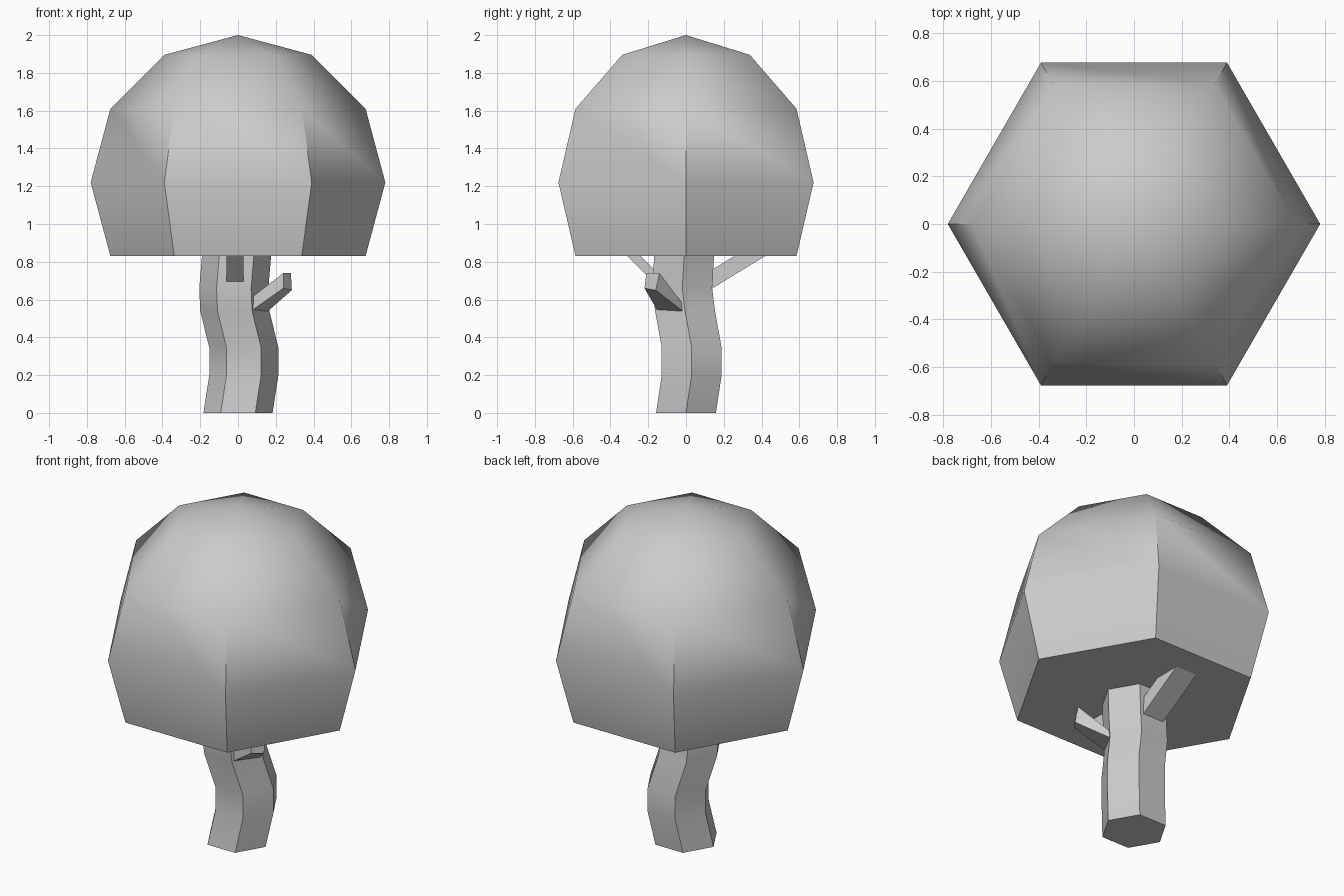
import bpy, bmesh, math
from mathutils import Matrix

if "Cube" in bpy.data.objects:
    bpy.data.objects.remove(bpy.data.objects["Cube"])


def finish(name, bm, angle):
    bmesh.ops.recalc_face_normals(bm, faces=bm.faces)
    mesh = bpy.data.meshes.new(name)
    bm.to_mesh(mesh)
    bm.free()
    ob = bpy.data.objects.new(name, mesh)
    bpy.context.collection.objects.link(ob)
    bpy.ops.object.select_all(action='DESELECT')
    bpy.context.view_layer.objects.active = ob
    ob.select_set(True)
    bpy.ops.object.shade_smooth_by_angle(angle=math.radians(angle))
    return ob


def loft(name, rings):
    """Skin a list of equal-length point rings and cap both ends."""
    bm = bmesh.new()
    vs = [[bm.verts.new(p) for p in ring] for ring in rings]
    n = len(vs[0])
    for a, b in zip(vs, vs[1:]):
        for i in range(n):
            j = (i + 1) % n
            bm.faces.new((a[i], a[j], b[j], b[i]))
    bm.faces.new(vs[0][::-1])
    bm.faces.new(vs[-1])
    return finish(name, bm, 40)


def hexagon(x, y, z, r):
    return [(x + r * math.cos(math.radians(60 * i)),
             y + r * math.sin(math.radians(60 * i)), z) for i in range(6)]


# Canopy: six-sided sphere cut flat below the equator
bm = bmesh.new()
R, CZ = 0.78, 1.22
bmesh.ops.create_uvsphere(bm, u_segments=6, v_segments=6, radius=R,
                          matrix=Matrix.Translation((0, 0, CZ)) @ Matrix.Rotation(math.pi / 2, 4, 'Z'))
bmesh.ops.bisect_plane(bm, geom=bm.verts[:] + bm.edges[:] + bm.faces[:],
                       plane_co=(0, 0, CZ - R / 2), plane_no=(0, 0, -1),
                       dist=0.001, clear_outer=True)
bmesh.ops.holes_fill(bm, edges=[e for e in bm.edges if e.is_boundary])
finish("canopy", bm, 45)

# Trunk: crooked hexagonal column
path = [(0, 0, 0), (0.031, 0.03, 0.2), (0.031, 0.03, 0.345),
        (-0.017, -0.005, 0.54), (-0.022, -0.02, 0.66),
        (-0.008, -0.01, 0.83), (0, 0, 0.95)]
loft("trunk", [hexagon(*p, 0.183) for p in path])

# Branches: tapered square prisms, root quad to tip quad
loft("short_side_branch", [
    [(0.07, -0.15, 0.54), (0.16, -0.02, 0.54), (0.15, -0.02, 0.58), (0.07, -0.15, 0.61)],
    [(0.24, -0.22, 0.66), (0.285, -0.16, 0.65), (0.28, -0.14, 0.74), (0.24, -0.21, 0.74)]])


def straight_branch(name, x0, x1, start, end, height):
    """Branch in the y-z plane; start and end are (y, z) of its lower edge."""
    loft(name, [[(x0, y, z), (x1, y, z), (x1, y, z + height), (x0, y, z + height)]
                for y, z in (start, end)])


straight_branch("front_branch", -0.06, 0.03, (-0.14, 0.66), (-0.40, 0.92), 0.07)
straight_branch("back_branch", -0.09, 0.05, (0.10, 0.635), (0.50, 0.88), 0.10)
